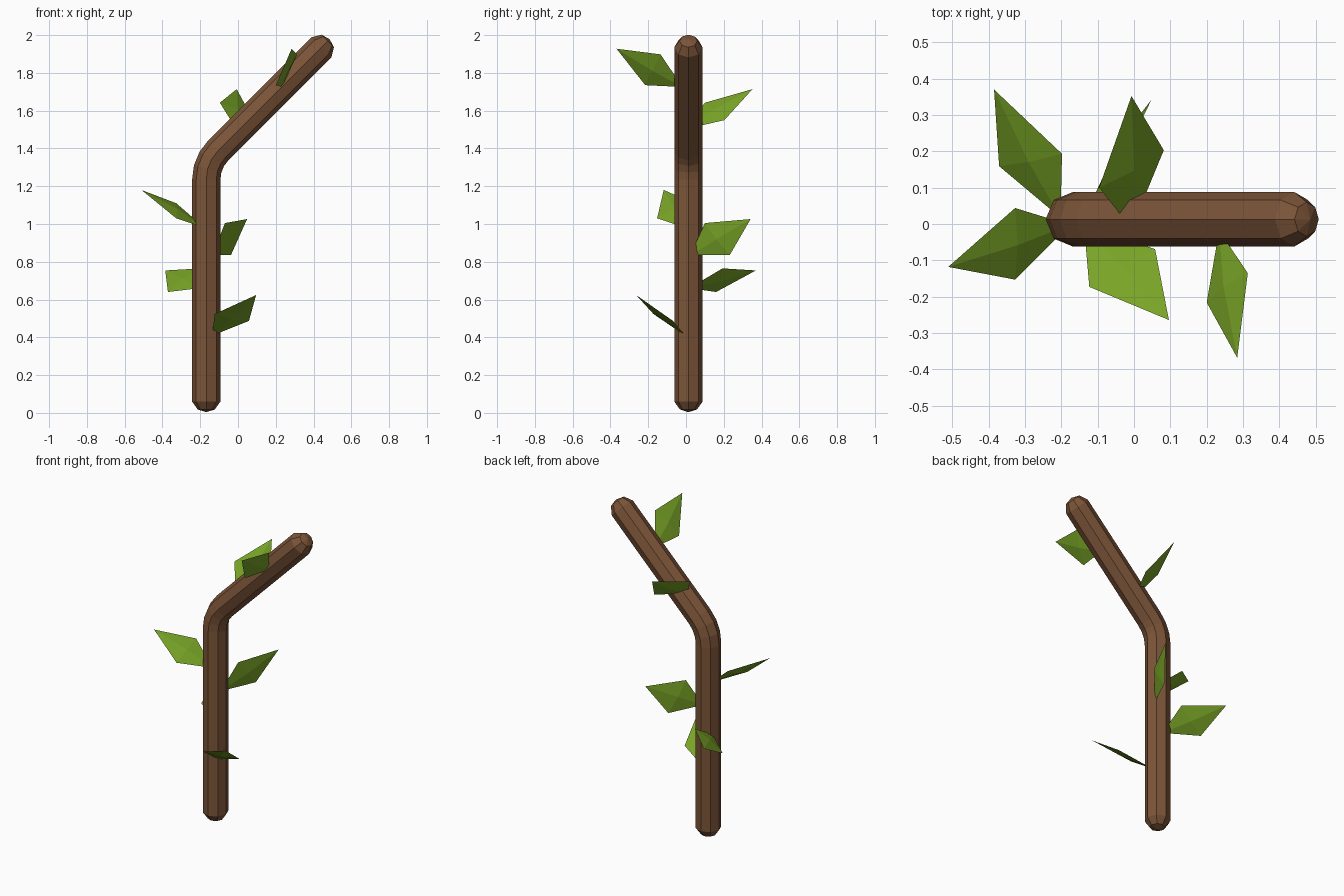
import bpy, bmesh, math
from mathutils import Vector

if "Cube" in bpy.data.objects:
    bpy.data.objects.remove(bpy.data.objects["Cube"])


def material(name, rgb):
    m = bpy.data.materials.new(name)
    m.diffuse_color = (*rgb, 1)
    m.use_nodes = True
    m.node_tree.nodes["Principled BSDF"].inputs["Base Color"].default_value = m.diffuse_color
    return m


BARK = material("bark brown", (0.20, 0.09, 0.04))
LEAF = material("leaf green", (0.19, 0.37, 0.02))


def add_object(name, bm, mat):
    bmesh.ops.recalc_face_normals(bm, faces=bm.faces)
    me = bpy.data.meshes.new(name)
    bm.to_mesh(me)
    bm.free()
    me.materials.append(mat)
    ob = bpy.data.objects.new(name, me)
    bpy.context.collection.objects.link(ob)
    return ob


# Stem: eight-sided tube with a 45 degree bend and blunt domed ends
R, SX, SY, SIDES = 0.075, -0.168, 0.013, 8
BEND_R, BEND_Z, STEPS = 0.217, 1.236, 3
stations = [(SX, 0.018, 0, 0.045), (SX, 0.06, 0, R)]   # x, z, tilt, radius
for i in range(STEPS + 1):
    a = math.radians(45) * i / STEPS
    stations.append((SX + BEND_R * (1 - math.cos(a)),
                     BEND_Z + BEND_R * math.sin(a), a, R))
tilt = math.radians(45)
for d, r in ((0, R), (0.048, 0.047)):
    stations.append((0.441 + d * math.sin(tilt), 1.935 + d * math.cos(tilt), tilt, r))

bm = bmesh.new()
rings = []
for x, z, a, r in stations:
    ring = []
    for k in range(SIDES):
        t = 2 * math.pi * k / SIDES
        u = r * math.cos(t)
        ring.append(bm.verts.new((x + u * math.cos(a), SY + r * math.sin(t),
                                  z - u * math.sin(a))))
    rings.append(ring)
for lo, hi in zip(rings, rings[1:]):
    for k in range(SIDES):
        n = (k + 1) % SIDES
        bm.faces.new((lo[k], lo[n], hi[n], hi[k]))
# pointed caps
foot = bm.verts.new((SX, SY, 0.004))
top = bm.verts.new((0.441 + 0.062 * math.sin(tilt), SY, 1.935 + 0.062 * math.cos(tilt)))
for apex, ring in ((foot, rings[0]), (top, rings[-1])):
    for k in range(SIDES):
        bm.faces.new((apex, ring[k], ring[(k + 1) % SIDES]))
add_object("stem", bm, BARK)

# Leaves: thin four-cornered diamonds, slightly thicker in the middle
# each row: tip, one side corner, other side corner
leaves = [
    ((-0.511, -0.118, 1.18), (-0.327, 0.044, 1.11), (-0.327, -0.153, 1.03)),
    ((0.048, 0.342, 1.026), (-0.069, 0.10, 1.005), (-0.037, 0.232, 0.836)),
    ((-0.385, 0.37, 0.754), (-0.198, 0.193, 0.765), (-0.371, 0.159, 0.64)),
    ((0.096, -0.264, 0.624), (0.058, -0.069, 0.487), (-0.123, -0.173, 0.524)),
    ((-0.007, 0.352, 1.714), (0.082, 0.203, 1.55), (-0.096, 0.10, 1.642)),
    ((0.284, -0.368, 1.928), (0.313, -0.135, 1.898), (0.20, -0.216, 1.735)),
]
for i, corners in enumerate(leaves):
    tip, s1, s2 = (Vector(c) for c in corners)
    mid = (s1 + s2) / 2
    base = (mid - 0.45 * tip) / 0.55          # root of the leaf inside the stem
    normal = (tip - base).cross(s1 - s2).normalized()
    bm = bmesh.new()
    rim = [bm.verts.new(p) for p in (base, s1, tip, s2)]
    for side in (1, -1):
        c = bm.verts.new(mid + normal * 0.012 * side)
        for k in range(4):
            bm.faces.new((c, rim[k], rim[(k + 1) % 4]))
    add_object(f"leaf_{i + 1}", bm, LEAF)
